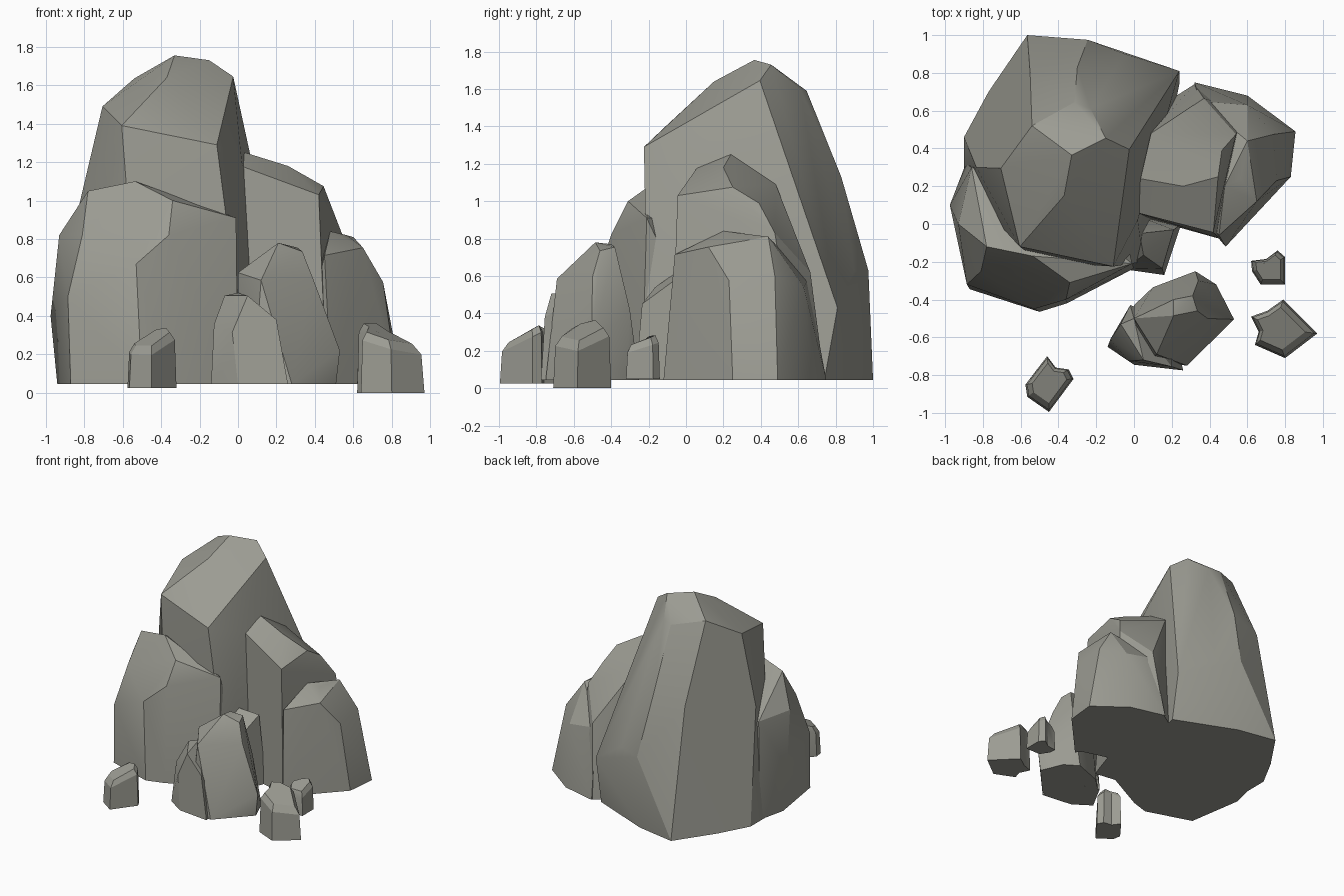
import bpy, bmesh
from math import radians

BASE = 0.045
STONE = bpy.data.materials.new("stone")
STONE.diffuse_color = (0.17, 0.17, 0.145, 1)
STONE.diffuse_color = (0.33, 0.33, 0.29, 1)


def finish(name, bm):
    bmesh.ops.recalc_face_normals(bm, faces=bm.faces[:])
    mesh = bpy.data.meshes.new(name)
    bm.to_mesh(mesh)
    bm.free()
    mesh.materials.append(STONE)
    ob = bpy.data.objects.new(name, mesh)
    bpy.context.collection.objects.link(ob)
    bpy.ops.object.select_all(action='DESELECT')
    ob.select_set(True)
    bpy.context.view_layer.objects.active = ob
    bpy.ops.object.shade_smooth_by_angle(angle=radians(24))
    return ob


def boulder(name, foot, crown):
    """Faceted convex rock: flat footprint on the ground wrapped to crown points."""
    bm = bmesh.new()
    for x, y in foot:
        bm.verts.new((x, y, BASE))
    for p in crown:
        bm.verts.new(p)
    res = bmesh.ops.convex_hull(bm, input=bm.verts[:])
    junk = [v for v in set(res["geom_interior"]) | set(res["geom_unused"])
            if isinstance(v, bmesh.types.BMVert)]
    bmesh.ops.delete(bm, geom=junk, context='VERTS')
    bmesh.ops.dissolve_limit(bm, angle_limit=radians(5), verts=bm.verts[:], edges=bm.edges[:])
    return finish(name, bm)


def pebble(name, outline, z0, peak, top, drop):
    """Notched little stone: prism whose slanted cap falls away from its peak."""
    bm = bmesh.new()
    n = len(outline)
    cx = sum(p[0] for p in outline) / n
    cy = sum(p[1] for p in outline) / n
    far = max(((x - peak[0])**2 + (y - peak[1])**2)**0.5 for x, y in outline)
    rings = []
    for scale, dip in ((1, None), (0.93, 0.03), (0.72, 0)):
        ring = []
        for x, y in outline:
            px, py = cx + (x - cx) * scale, cy + (y - cy) * scale
            d = ((px - peak[0])**2 + (py - peak[1])**2)**0.5 / far
            ring.append(bm.verts.new((px, py, z0 if dip is None else top - dip - drop * d)))
        rings.append(ring)
    bm.faces.new(rings[0])
    for lo, hi in zip(rings, rings[1:]):
        for i in range(n):
            j = (i + 1) % n
            bm.faces.new((lo[i], lo[j], hi[j], hi[i]))
    bm.faces.new(rings[-1])
    return finish(name, bm)


# Tall main rock
boulder("main_peak",
        [(-0.565, 1.0), (-0.245, 0.94), (0.24, 0.74), (0.05, -0.2),
         (-0.77, 0.70), (-0.90, 0.46), (-0.9, 0.2), (-0.5, -0.2)],
        [(-0.33, 0.365, 1.755), (-0.15, 0.455, 1.73), (-0.025, 0.395, 1.645),
         (-0.23, 0.61, 1.6), (-0.315, 0.645, 1.59), (-0.54, 0.52, 1.635),
         (-0.705, 0.295, 1.49), (-0.605, -0.12, 1.39), (-0.11, -0.225, 1.29),
         (-0.37, 0.15, 1.64), (-0.835, 0.3, 0.94), (0.24, 0.81, 0.43),
         (-0.245, 0.975, 0.63), (-0.3, 0.83, 1.13), (-0.55, 0.8, 1.05),
         (-0.05, 0.9, 0.63), (0.02, 0.02, 1.2)])

# Front left shoulder
boulder("left_shoulder",
        [(-0.87, -0.345), (-0.5, -0.465), (-0.355, -0.42), (0.0, -0.235),
         (-0.94, 0.1), (-0.89, 0.32), (-0.1, 0.2)],
        [(-0.78, -0.12, 1.05), (-0.535, -0.17, 1.10), (-0.34, -0.31, 1.0),
         (-0.36, -0.40, 0.82), (-0.53, -0.45, 0.67), (-0.81, -0.25, 0.82),
         (-0.885, -0.32, 0.5), (-0.93, 0.0, 0.82), (-0.975, 0.1, 0.4),
         (-0.86, 0.3, 0.82), (-0.01, -0.21, 0.91), (-0.4, 0.1, 0.9)])

# Right tall rock
boulder("right_tower",
        [(0.03, 0.04), (0.25, -0.01), (0.46, -0.08), (0.6, 0.6), (0.32, 0.74), (0.1, 0.6)],
        [(0.035, 0.24, 1.25), (0.26, 0.2, 1.18), (0.445, 0.25, 1.075),
         (0.015, 0.06, 1.18), (0.42, -0.045, 1.03), (0.09, 0.48, 1.09),
         (0.465, 0.39, 0.99), (0.37, 0.665, 0.62), (0.54, 0.475, 0.83)])

# Lower rock on the far right
boulder("right_shoulder",
        [(0.485, -0.12), (0.83, 0.25), (0.855, 0.49), (0.6, 0.68), (0.32, 0.75), (0.3, 0.1)],
        [(0.45, -0.06, 0.715), (0.48, 0.2, 0.84), (0.565, 0.24, 0.82),
         (0.65, 0.12, 0.755), (0.6, 0.44, 0.81), (0.755, 0.23, 0.575),
         (0.74, 0.475, 0.6), (0.6, 0.63, 0.54), (0.35, 0.65, 0.58)])

# Low wedge between the big rocks
boulder("middle_wedge",
        [(-0.05, -0.24), (0.16, -0.27), (0.25, 0.0), (0.0, 0.05)],
        [(0.05, -0.165, 0.54), (0.03, -0.05, 0.62), (0.15, -0.235, 0.45), (0.21, -0.03, 0.6)])

# Front rock and the lobe leaning on it
boulder("front_rock",
        [(0.325, -0.25), (0.435, -0.32), (0.51, -0.5), (0.28, -0.75),
         (0.08, -0.72), (0.0, -0.43), (0.1, -0.335)],
        [(0.21, -0.4, 0.77), (0.31, -0.38, 0.755), (0.335, -0.46, 0.735),
         (0.21, -0.485, 0.78), (0.0, -0.5, 0.625), (0.12, -0.69, 0.585),
         (0.39, -0.5, 0.595), (0.53, -0.505, 0.22), (0.34, -0.3, 0.42)])
boulder("front_lobe",
        [(-0.14, -0.65), (0.0, -0.745), (0.26, -0.775), (0.2, -0.5), (-0.02, -0.43)],
        [(-0.07, -0.53, 0.505), (0.0, -0.5, 0.52), (0.05, -0.72, 0.505),
         (0.2, -0.755, 0.38), (-0.125, -0.61, 0.355), (-0.03, -0.725, 0.315)])

# Loose pebbles
pebble("pebble_left",
       [(-0.46, -0.70), (-0.415, -0.76), (-0.345, -0.77), (-0.32, -0.82),
        (-0.45, -0.995), (-0.565, -0.915), (-0.575, -0.85)],
       0.025, (-0.39, -0.77), 0.35, 0.13)
pebble("pebble_front",
       [(0.62, -0.49), (0.705, -0.46), (0.79, -0.40), (0.97, -0.58),
        (0.80, -0.71), (0.64, -0.64), (0.66, -0.57)],
       0.0, (0.69, -0.5), 0.38, 0.16)
pebble("pebble_back",
       [(0.62, -0.195), (0.70, -0.185), (0.76, -0.14), (0.80, -0.175),
        (0.80, -0.32), (0.67, -0.32), (0.625, -0.25)],
       0.05, (0.73, -0.18), 0.295, 0.08)
